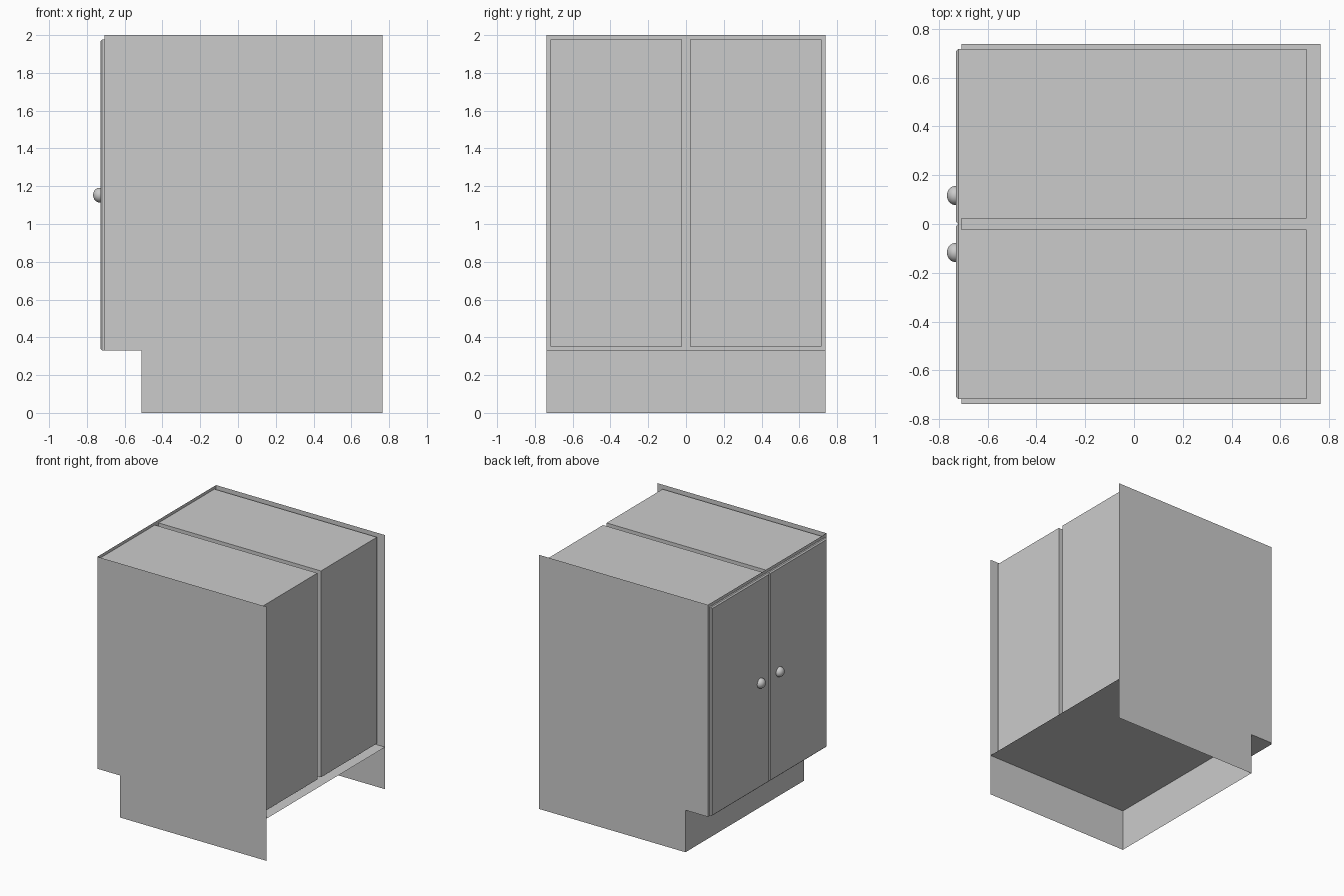
import bpy, bmesh, math
from mathutils import Matrix

if "Cube" in bpy.data.objects:
    bpy.data.objects.remove(bpy.data.objects["Cube"])

# main measurements (doors face -x)
XF, XB, XTOE, XDOOR = -0.708, 0.764, -0.512, -0.729
YS, YO, YI = 0.738, 0.718, 0.022        # side panel, opening outer and inner edge
ZF, Z1, Z2, ZT = 0.331, 0.352, 1.976, 2.0


def finish(name, bm):
    bmesh.ops.remove_doubles(bm, verts=bm.verts, dist=1e-5)
    mesh = bpy.data.meshes.new(name)
    bm.to_mesh(mesh)
    bm.free()
    obj = bpy.data.objects.new(name, mesh)
    bpy.context.collection.objects.link(obj)
    return obj


def sheet(name, *polys):
    bm = bmesh.new()
    for poly in polys:
        bm.faces.new([bm.verts.new(p) for p in poly])
    return finish(name, bm)


def box_mesh(x0, x1, y0, y1, z0, z1):
    bm = bmesh.new()
    mat = Matrix.Translation(((x0 + x1) / 2, (y0 + y1) / 2, (z0 + z1) / 2))
    mat = mat @ Matrix.Diagonal((x1 - x0, y1 - y0, z1 - z0, 1))
    bmesh.ops.create_cube(bm, size=1, matrix=mat)
    return bm


# thin side panels with the toe-kick notch
profile = [(XTOE, 0), (XB, 0), (XB, ZT), (XF, ZT), (XF, ZF), (XTOE, ZF)]
sheet("side_panel_right", [(x, -YS, z) for x, z in profile])
sheet("side_panel_left", [(x, YS, z) for x, z in reversed(profile)])

# cabinet floor and recessed toe-kick board
sheet("floor_panel", [(XF, YS, ZF), (XB, YS, ZF), (XB, -YS, ZF), (XF, -YS, ZF)])
sheet("toe_kick", [(XTOE, YS, 0), (XTOE, -YS, 0), (XTOE, -YS, ZF), (XTOE, YS, ZF)])

# face frame with two door openings
ys, zs = [-YS, -YO, -YI, YI, YO, YS], [ZF, Z1, Z2, ZT]
sheet("face_frame", *[
    [(XF, ys[i + 1], zs[j]), (XF, ys[i], zs[j]), (XF, ys[i], zs[j + 1]), (XF, ys[i + 1], zs[j + 1])]
    for i in range(5) for j in range(3) if not (i in (1, 3) and j == 1)])

for side, s in (("right", -1), ("left", 1)):
    # storage compartment, open behind the door
    bm = box_mesh(XF, 0.707, *sorted((s * YI, s * YO)), Z1, Z2)
    front = [f for f in bm.faces if f.calc_center_median().x < XF + 0.001]
    bmesh.ops.delete(bm, geom=front, context='FACES')
    finish("compartment_" + side, bm)

    # door with chamfered front edges
    bm = box_mesh(XDOOR, XF, *sorted((0, s * YO)), ZF, Z2)
    edges = [e for e in bm.edges if all(v.co.x < XDOOR + 0.001 for v in e.verts)]
    bmesh.ops.bevel(bm, geom=edges, offset=0.009, segments=1, affect='EDGES', profile=0.5)
    finish("door_" + side, bm)

    # domed knob
    bm = bmesh.new()
    mat = Matrix.Translation((-0.733, s * 0.117, 1.153)) @ Matrix.Diagonal((0.034, 0.039, 0.039, 1))
    mat = mat @ Matrix.Rotation(math.radians(90), 4, 'Y')
    bmesh.ops.create_uvsphere(bm, u_segments=24, v_segments=16, radius=1, matrix=mat)
    for f in bm.faces:
        f.smooth = True
    finish("knob_" + side, bm)
